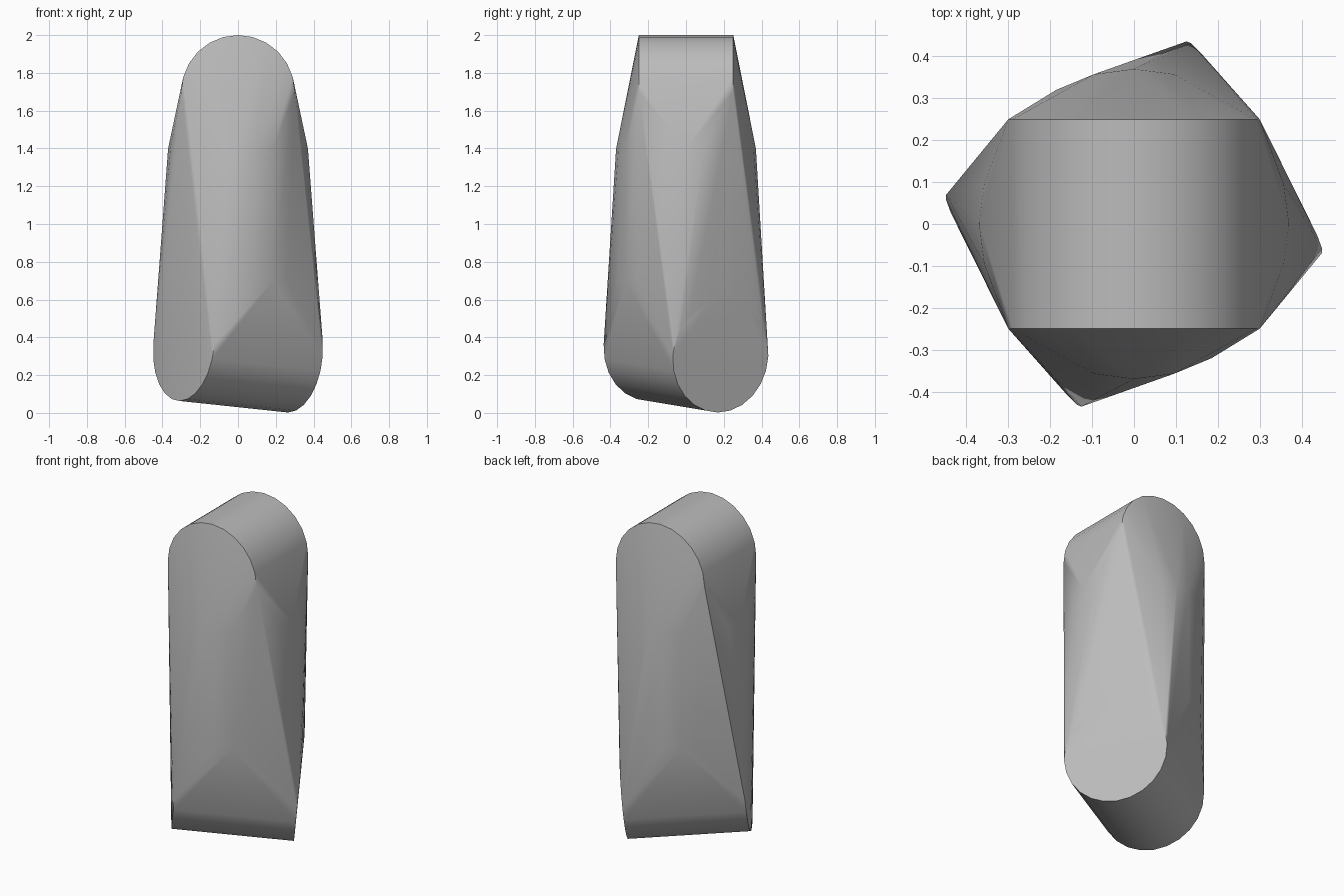
import bpy, bmesh, math
from mathutils import Matrix, Vector

cube = bpy.data.objects.get("Cube")
if cube:
    bpy.data.objects.remove(cube, do_unlink=True)

grey = bpy.data.materials.new("plain_grey")
grey.use_nodes = True
colour = (0.5, 0.5, 0.5, 1)
grey.diffuse_color = colour
grey.node_tree.nodes["Principled BSDF"].inputs["Base Color"].default_value = colour

bm = bmesh.new()


def add_drum(start, end, radius, sides=24):
    """Add a cylinder running between two points."""
    start, end = Vector(start), Vector(end)
    axis = end - start
    turn = axis.to_track_quat('Z', 'Y').to_matrix().to_4x4()
    bmesh.ops.create_cone(
        bm, cap_ends=True, segments=sides, radius1=radius, radius2=radius,
        depth=axis.length, matrix=Matrix.Translation((start + end) / 2) @ turn)


# Level top drum, upright core and turned, tilted bottom drum
add_drum((0, -0.25, 1.7), (0, 0.25, 1.7), 0.3)
add_drum((0, 0, 0.7), (0, 0, 1.4), 0.37)
add_drum((-0.287, -0.183, 0.362), (0.287, 0.183, 0.301), 0.3)

# Stretch one taut skin around the three drums
hull = bmesh.ops.convex_hull(bm, input=bm.verts[:], use_existing_faces=False)
spare = set(hull["geom_interior"] + hull["geom_unused"])
bmesh.ops.delete(bm, geom=[v for v in spare if isinstance(v, bmesh.types.BMVert)],
                 context='VERTS')
# Drop the end caps' old many-sided faces, which the skin has replaced
bmesh.ops.delete(bm, geom=[f for f in bm.faces if len(f.verts) > 3],
                 context='FACES_ONLY')
bmesh.ops.delete(bm, geom=[e for e in bm.edges if not e.link_faces],
                 context='EDGES')
bmesh.ops.recalc_face_normals(bm, faces=bm.faces[:])

mesh = bpy.data.meshes.new("twisted_block")
bm.to_mesh(mesh)
bm.free()
mesh.materials.append(grey)
block = bpy.data.objects.new("twisted_block", mesh)
bpy.context.collection.objects.link(block)

# Soft skin with crisp rims
bpy.ops.object.select_all(action='DESELECT')
block.select_set(True)
bpy.context.view_layer.objects.active = block
bpy.ops.object.shade_smooth_by_angle(angle=math.radians(30))
